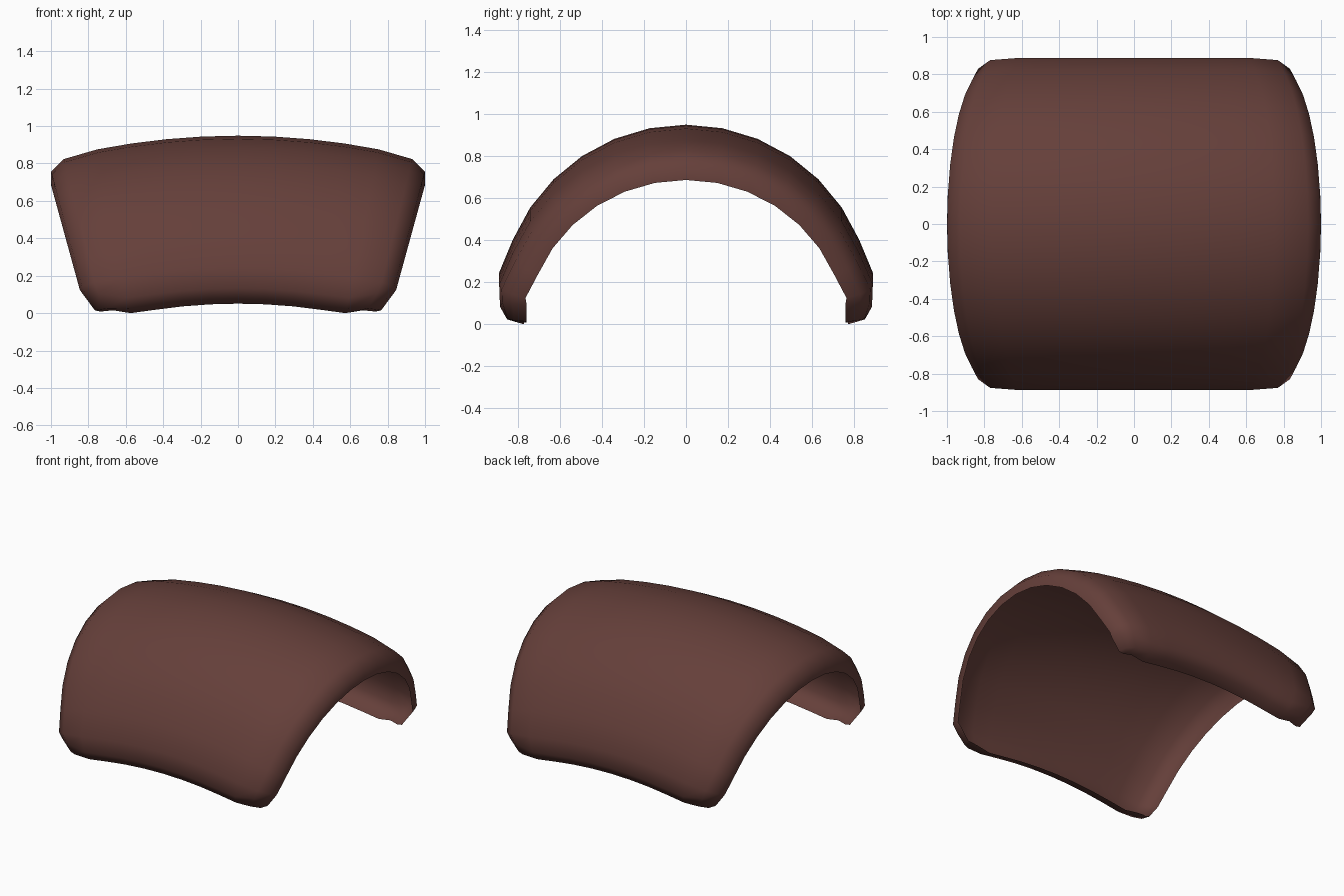
import bpy, bmesh
from math import sin, cos, radians, hypot

if "Cube" in bpy.data.objects:
    bpy.data.objects.remove(bpy.data.objects["Cube"])

BEND_Z = -2.95          # height of the axis the arch is bent around
R, CZ = 0.893, 0.06     # arch radius and centre height

# Columns along x: bend angle (deg), inward curl, corner weight
half_cols = [(0, 0, 0), (2.8, 0, 0), (5.6, 0, 0), (8.4, 0, 0), (11.1, 0, .1),
             (13.84, .012, .85), (15.07, .06, 1), (15.36, .128, 1)]
# Rows over the arch: outer y, z, inward curl, corner angle factor, corner lift
half_rows = [(R * sin(radians(11.2 * k)), CZ + R * cos(radians(11.2 * k)), 0, 1, 0)
             for k in range(7)]
half_rows += [(.888, .25, 0, 1, .02), (.886, .138, .002, .985, .07),
              (.886, .08, .036, .94, .035), (.886, .055, .115, .90, .045)]


def mirrored(half):
    """Full list of (sign, item) from one side to the other."""
    return [(-1, h) for h in half[:0:-1]] + [(1, h) for h in half]


def point(row, col):
    sy, (y, z, row_curl, shrink, lift) = row
    sx, (ang, col_curl, w) = col
    curl = min(.128, hypot(row_curl, col_curl))
    # Curl toward the arch centre; the foot rows curl straight inward in y
    n = hypot(y, z - CZ)
    foot = z < .2
    y2 = y - curl * (1 if foot else y / n)
    z2 = z + lift * w - (0 if foot else curl * (z - CZ) / n)
    # Bend the straight arch over the y axis
    a = radians(ang * (1 + (shrink - 1) * w))
    r = z2 - BEND_Z
    return sx * r * sin(a), sy * y2, r * cos(a) + BEND_Z


# Curved guard shell with curled rim
rows, cols = mirrored(half_rows), mirrored(half_cols)
bm = bmesh.new()
grid = [[bm.verts.new(point(r, c)) for c in cols] for r in rows]
for j in range(len(rows) - 1):
    for i in range(len(cols) - 1):
        f = bm.faces.new((grid[j][i], grid[j][i + 1], grid[j + 1][i + 1], grid[j + 1][i]))
        f.smooth = True
# Rest on the ground
low = min(v.co.z for v in bm.verts)
bmesh.ops.translate(bm, verts=bm.verts, vec=(0, 0, -low))

mesh = bpy.data.meshes.new("curved_guard")
bm.to_mesh(mesh)
bm.free()
guard = bpy.data.objects.new("curved_guard", mesh)
bpy.context.collection.objects.link(guard)

# Brown leather colour
mat = bpy.data.materials.new("brown_leather")
mat.diffuse_color = (0.13, 0.05, 0.042, 1)
mat.use_nodes = True
mat.node_tree.nodes["Principled BSDF"].inputs["Base Color"].default_value = mat.diffuse_color
mesh.materials.append(mat)
